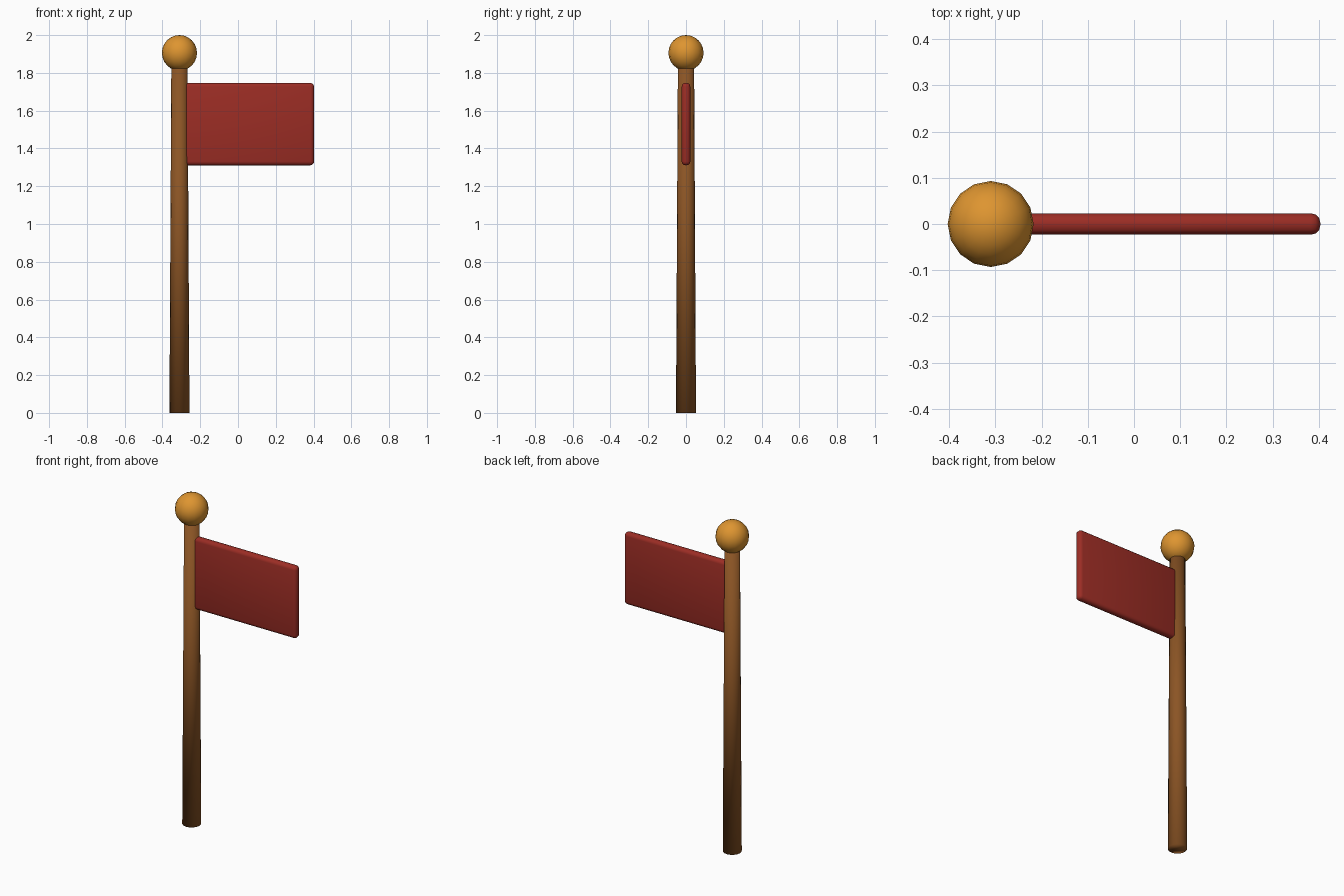
import bpy

if "Cube" in bpy.data.objects:
    bpy.data.objects.remove(bpy.data.objects["Cube"])

POLE_X = -0.31


def material(name, rgb):
    mat = bpy.data.materials.new(name)
    mat.diffuse_color = (*rgb, 1)
    mat.use_nodes = True
    mat.node_tree.nodes["Principled BSDF"].inputs["Base Color"].default_value = mat.diffuse_color
    return mat


def finish(name, mat):
    obj = bpy.context.object
    obj.name = name
    obj.data.materials.append(mat)
    bpy.ops.object.shade_smooth()
    return obj


wood = material("brown wood", (0.26, 0.09, 0.018))
gold = material("golden orange", (0.73, 0.30, 0.03))
red = material("dark red cloth", (0.33, 0.026, 0.018))

# tapered pole, softly shaded right over its ends
bpy.ops.mesh.primitive_cone_add(vertices=16, radius1=0.053, radius2=0.043,
                                depth=1.84, location=(POLE_X, 0, 0.92))
finish("pole", wood)

# ball on top of the pole
bpy.ops.mesh.primitive_uv_sphere_add(segments=16, ring_count=12, radius=0.093,
                                     location=(POLE_X, 0, 1.906))
ball = finish("ball_finial", gold)
ball.scale.z = 0.094 / 0.093

# flag panel with rounded edges, set into the pole
x0, x1, z0, z1 = -0.29, 0.403, 1.311, 1.747
bpy.ops.mesh.primitive_cube_add(size=1, location=((x0 + x1) / 2, 0, (z0 + z1) / 2))
bpy.context.object.scale = (x1 - x0, 0.046, z1 - z0)
bpy.ops.object.transform_apply(location=False, rotation=False, scale=True)
flag = finish("flag", red)
bevel = flag.modifiers.new("rounded edges", 'BEVEL')
bevel.width = 0.02
bevel.segments = 3
